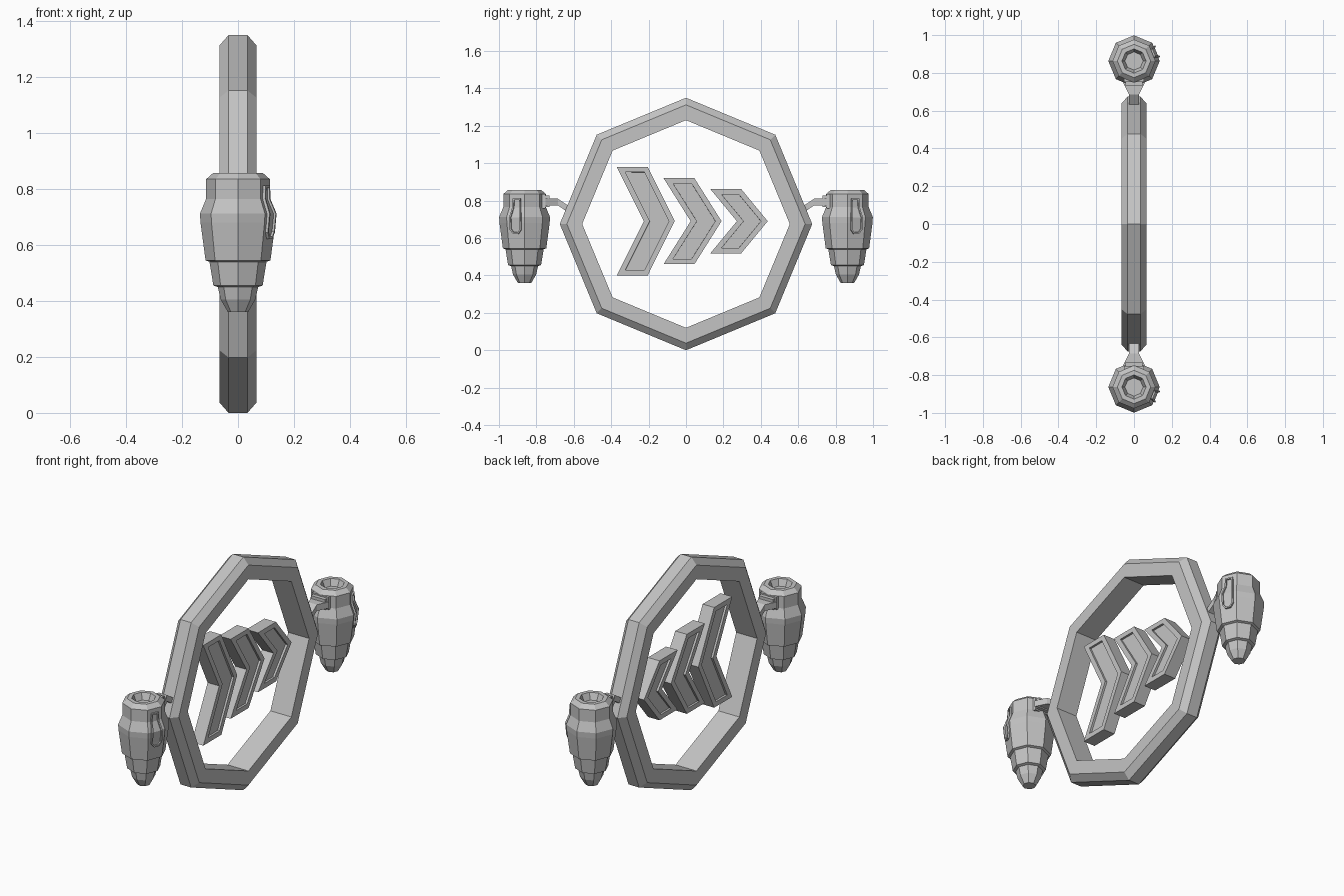
import bpy, bmesh, math
from mathutils import Vector

if "Cube" in bpy.data.objects:
    bpy.data.objects.remove(bpy.data.objects["Cube"])

grey = bpy.data.materials.new("plain grey")
grey.diffuse_color = (0.55, 0.55, 0.55, 1)
grey.use_nodes = True
grey.node_tree.nodes["Principled BSDF"].inputs["Base Color"].default_value = grey.diffuse_color
ZC = 0.675      # ring centre height
POD_Y = 0.863   # pod axis distance from the centre


def finish(bm, name):
    bmesh.ops.recalc_face_normals(bm, faces=bm.faces)
    mesh = bpy.data.meshes.new(name)
    bm.to_mesh(mesh)
    bm.free()
    mesh.materials.append(grey)
    obj = bpy.data.objects.new(name, mesh)
    bpy.context.collection.objects.link(obj)


def loft(bm, loops, closed=False):
    """Join equal-length vertex loops; cap the ends or close the chain."""
    rows = [[bm.verts.new(p) for p in loop] for loop in loops]
    n = len(rows[0])
    pairs = list(zip(rows, rows[1:])) + ([(rows[-1], rows[0])] if closed else [])
    for a, b in pairs:
        for i in range(n):
            bm.faces.new((a[i], a[(i + 1) % n], b[(i + 1) % n], b[i]))
    if not closed:
        bm.faces.new(rows[0])
        bm.faces.new(rows[-1])


def box_loop(y, z, hw, hh):
    return [(-hw, y, z - hh), (hw, y, z - hh), (hw, y, z + hh), (-hw, y, z + hh)]


def angles():
    return [i * math.pi / 4 for i in range(8)]


# Octagonal ring with chamfered outer edges
bm = bmesh.new()
section = [(-0.067, 0.555), (-0.067, 0.637), (-0.034, 0.675),
           (0.034, 0.675), (0.067, 0.637), (0.067, 0.555)]
loft(bm, [[(x, r * math.cos(a), ZC + r * math.sin(a)) for a in angles()]
          for x, r in section], closed=True)
finish(bm, "octagon_ring")

# Three floating chevrons with recessed panels on both sides
T = 0.037
for k, (back, tip, half) in enumerate([(-0.37, -0.06, 0.29),
                                       (-0.12, 0.19, 0.23),
                                       (0.13, 0.437, 0.172)]):
    zc, w = 0.69, 0.165
    outline = [(back, half), (back + w, half), (tip, 0),
               (back + w, -half), (back, -half), (tip - w, 0)]
    bm = bmesh.new()
    loft(bm, [[(x, y, zc + z) for y, z in outline] for x in (-T, T)])
    bmesh.ops.recalc_face_normals(bm, faces=bm.faces)
    for f in [f for f in bm.faces if abs(f.normal.x) > 0.9]:
        bmesh.ops.inset_region(bm, faces=[f], thickness=0.028, use_even_offset=True)
        bmesh.ops.inset_region(bm, faces=[f], thickness=0.0005, depth=-0.012)
    finish(bm, f"chevron_{k + 1}")

# Pod profile (radius, height), from the floor of the top socket to the nose
POD = [(0.048, 0.82), (0.064, 0.858), (0.088, 0.858), (0.114, 0.835),
       (0.114, 0.765), (0.136, 0.712), (0.134, 0.68), (0.116, 0.545),
       (0.102, 0.54), (0.088, 0.455), (0.072, 0.45), (0.062, 0.405), (0.036, 0.36)]

for s, side in ((-1, "front"), (1, "back")):
    bm = bmesh.new()
    loft(bm, [[(r * math.cos(a), s * POD_Y + r * math.sin(a), z) for a in angles()]
              for r, z in POD])
    finish(bm, f"{side}_pod")

    # Bent access panel with a recessed middle, on one outer facet
    c, d = math.cos(math.pi / 8), math.sin(math.pi / 8)
    n, t = Vector((c, s * d, 0)), Vector((-s * d, c, 0))
    bm = bmesh.new()
    rows = []
    for r, z, hw in [(0.114, 0.812, 0.022), (0.114, 0.765, 0.024),
                     (0.136, 0.712, 0.033), (0.129, 0.645, 0.033), (0.127, 0.622, 0.015)]:
        rows.append([bm.verts.new(Vector((0, s * POD_Y, z)) + n * (r * c + out) + t * u)
                     for u, out in ((-hw, -0.015), (-hw, 0.01), (hw, 0.01), (hw, -0.015))])
    fronts = []
    for a, b in zip(rows, rows[1:]):
        for i in range(4):
            f = bm.faces.new((a[i], a[(i + 1) % 4], b[(i + 1) % 4], b[i]))
            if i == 1:
                fronts.append(f)
    bm.faces.new(rows[0])
    bm.faces.new(rows[-1])
    bmesh.ops.recalc_face_normals(bm, faces=bm.faces)
    bmesh.ops.inset_region(bm, faces=fronts, thickness=0.008, use_even_offset=True)
    bmesh.ops.inset_region(bm, faces=fronts, thickness=0.0005, depth=-0.008)
    finish(bm, f"{side}_pod_panel")

    # Stepped mount on the inner side of the pod
    bm = bmesh.new()
    loft(bm, [box_loop(s * y, 0.797, hw, hh) for y, hw, hh in
              [(0.79, 0.052, 0.038), (0.752, 0.052, 0.038),
               (0.752, 0.045, 0.03), (0.73, 0.045, 0.03)]])
    finish(bm, f"{side}_pod_mount")

    # Tapered arm bending down to the ring
    bm = bmesh.new()
    loft(bm, [box_loop(s * y, z, hw, 0.018) for y, z, hw in
              [(0.75, 0.792, 0.058), (0.685, 0.792, 0.026), (0.6, 0.735, 0.026)]])
    finish(bm, f"{side}_arm")
